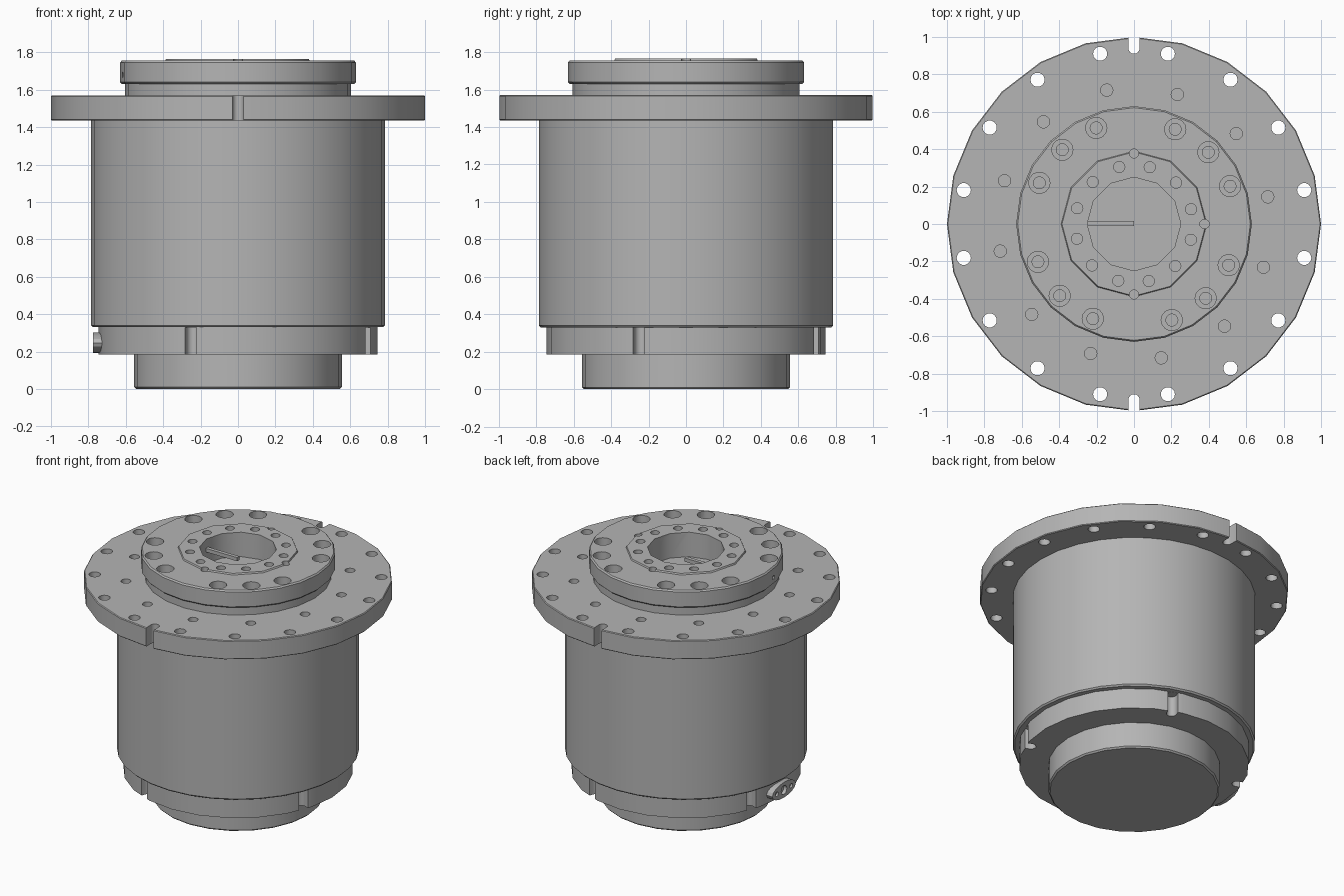
import bpy, bmesh
from math import pi, cos, sin, radians
from mathutils import Matrix

if "Cube" in bpy.data.objects:
    bpy.data.objects.remove(bpy.data.objects["Cube"])

GREY = (0.46, 0.46, 0.46, 1)
metal = bpy.data.materials.new("machined grey")
metal.use_nodes = True
metal.diffuse_color = GREY
metal.node_tree.nodes["Principled BSDF"].inputs["Base Color"].default_value = GREY


def loft(bm, loops):
    """Join equal-length loops of points into a closed solid."""
    rings = [[bm.verts.new(p) for p in loop] for loop in loops]
    n = len(rings[0])
    for a, b in zip(rings, rings[1:]):
        for i in range(n):
            j = (i + 1) % n
            bm.faces.new((a[i], a[j], b[j], b[i]))
    bm.faces.new(rings[0][::-1])
    bm.faces.new(rings[-1])


def turned(bm, profile, sides, cx=0, cy=0):
    """Turn a bottom-to-top profile of (radius, height) pairs."""
    loft(bm, [[(cx + r * cos(2 * pi * i / sides), cy + r * sin(2 * pi * i / sides), z)
               for i in range(sides)] for r, z in profile])


def hole_circle(bm, profile, radius, count, start, skip=0, sides=14):
    """Drill holes around a circle, leaving out every skip-th one."""
    for k in range(count):
        if skip and k % skip == 0:
            continue
        a = radians(start + 360 * k / count)
        turned(bm, profile, sides, radius * cos(a), radius * sin(a))


def slot(bm, angle, half, centre, z0, z1):
    """Round-ended slot, open to the outside."""
    pts = [(centre - half * cos(t), -half * sin(t))
           for t in [pi / 2 - pi * i / 8 for i in range(9)]]
    pts += [(1.2, half), (1.2, -half)]
    c, s = cos(radians(angle)), sin(radians(angle))
    loft(bm, [[(x * c - y * s, x * s + y * c, z) for x, y in pts] for z in (z0, z1)])


def finish(bm, name):
    bmesh.ops.recalc_face_normals(bm, faces=bm.faces)
    mesh = bpy.data.meshes.new(name)
    bm.to_mesh(mesh)
    bm.free()
    mesh.materials.append(metal)
    ob = bpy.data.objects.new(name, mesh)
    bpy.context.collection.objects.link(ob)
    return ob


def select(ob):
    bpy.ops.object.select_all(action='DESELECT')
    ob.select_set(True)
    bpy.context.view_layer.objects.active = ob


def cut(ob, make_cutter):
    bm = bmesh.new()
    make_cutter(bm)
    tool = finish(bm, "cutter")
    tool.hide_render = True
    mod = ob.modifiers.new("cut", 'BOOLEAN')
    mod.operation = 'DIFFERENCE'
    mod.solver = 'EXACT'
    mod.object = tool
    select(ob)
    bpy.ops.object.modifier_apply(modifier=mod.name)
    bpy.data.objects.remove(tool)


def smooth(ob):
    select(ob)
    bpy.ops.object.shade_smooth_by_angle(angle=radians(32))


def part(name, profile, sides, *cutters):
    bm = bmesh.new()
    turned(bm, profile, sides)
    ob = finish(bm, name)
    for c in cutters:
        cut(ob, c)
    smooth(ob)
    return ob


# Lower end: pilot, notched ring and main drum
part("bottom_pilot", [(0.545, 0), (0.555, 0.01), (0.555, 0.19)], 24)


def ring_notches(bm):
    for k in range(4):
        slot(bm, 70 + 90 * k, 0.033, 0.71, 0.1, 0.329)


part("notched_ring", [(0.745, 0.185), (0.745, 0.335)], 24, ring_notches)
part("drum_body", [(0.775, 0.33), (0.785, 0.34), (0.785, 1.44)], 32)


# Mounting flange with through holes, blind holes and two edge slots
def flange_holes(bm):
    hole_circle(bm, [(0.038, 1.3), (0.038, 1.7)], 0.928, 16, 11.25)
    hole_circle(bm, [(0.033, 1.49), (0.033, 1.7)], 0.73, 12, 11.5)
    for a in (90, 270):
        slot(bm, a, 0.03, 0.94, 1.3, 1.7)


part("mounting_flange", [(0.995, 1.435), (1.0, 1.44), (1.0, 1.565), (0.995, 1.57)],
     24, flange_holes)


# Output cap with counterbored bolt holes and central bore
def cap_holes(bm):
    hole_circle(bm, [(0.032, 1.64), (0.032, 1.69), (0.057, 1.69), (0.057, 1.9)],
                0.552, 16, -1, skip=4)


def centre_holes(bm):
    turned(bm, [(0.25, 1.59), (0.25, 1.9)], 12)
    hole_circle(bm, [(0.03, 1.69), (0.03, 1.9)], 0.315, 12, 14.5)


def dowel_holes(bm):
    for a in (0, 90, 270):
        hole_circle(bm, [(0.025, 1.72), (0.025, 1.9)], 0.377, 1, a)


def side_hole(bm):
    turned(bm, [(0.015, 0.58), (0.015, 0.7)], 10)
    bm.transform(Matrix.Translation((0, 0, 1.68)) @ Matrix.Rotation(radians(190), 4, 'Z')
                 @ Matrix.Rotation(pi / 2, 4, 'Y'))


part("cap_neck", [(0.605, 1.56), (0.605, 1.59)], 24)
part("cap_neck_upper", [(0.605, 1.58), (0.605, 1.63), (0.62, 1.63), (0.63, 1.64),
                        (0.63, 1.745), (0.622, 1.755)],
     24, cap_holes, centre_holes, dowel_holes, side_hole).name = "output_cap"
part("raised_ring", [(0.39, 1.754), (0.385, 1.765)], 12, centre_holes, dowel_holes)


# Thin pin inside the bore
bm = bmesh.new()
bmesh.ops.create_cube(bm, size=1, matrix=Matrix.Translation((-0.125, 0.003, 1.69))
                      @ Matrix.Diagonal((0.25, 0.026, 0.026, 1)))
finish(bm, "bore_pin")


# Side fitting: rounded plate with a port and two screws
def fitting_shape(bm, profile, y, sides=12, stretch=1):
    part_bm = bmesh.new()
    turned(part_bm, profile, sides)
    place = (Matrix.Translation((0, y, 0.247)) @ Matrix.Rotation(-pi / 2, 4, 'Y')
             @ Matrix.Diagonal((1, stretch, 1, 1)))
    part_bm.transform(place)
    temp = bpy.data.meshes.new("temp")
    part_bm.to_mesh(temp)
    part_bm.free()
    bm.from_mesh(temp)
    bpy.data.meshes.remove(temp)


def fitting_holes(bm):
    fitting_shape(bm, [(0.032, 0.75), (0.032, 0.9)], 0)
    for y in (-0.08, 0.08):
        fitting_shape(bm, [(0.016, 0.76), (0.016, 0.9)], y)


bm = bmesh.new()
fitting_shape(bm, [(0.055, 0.7), (0.055, 0.775)], 0, 16, 2.4)
fitting = finish(bm, "side_fitting")
cut(fitting, fitting_holes)
smooth(fitting)
